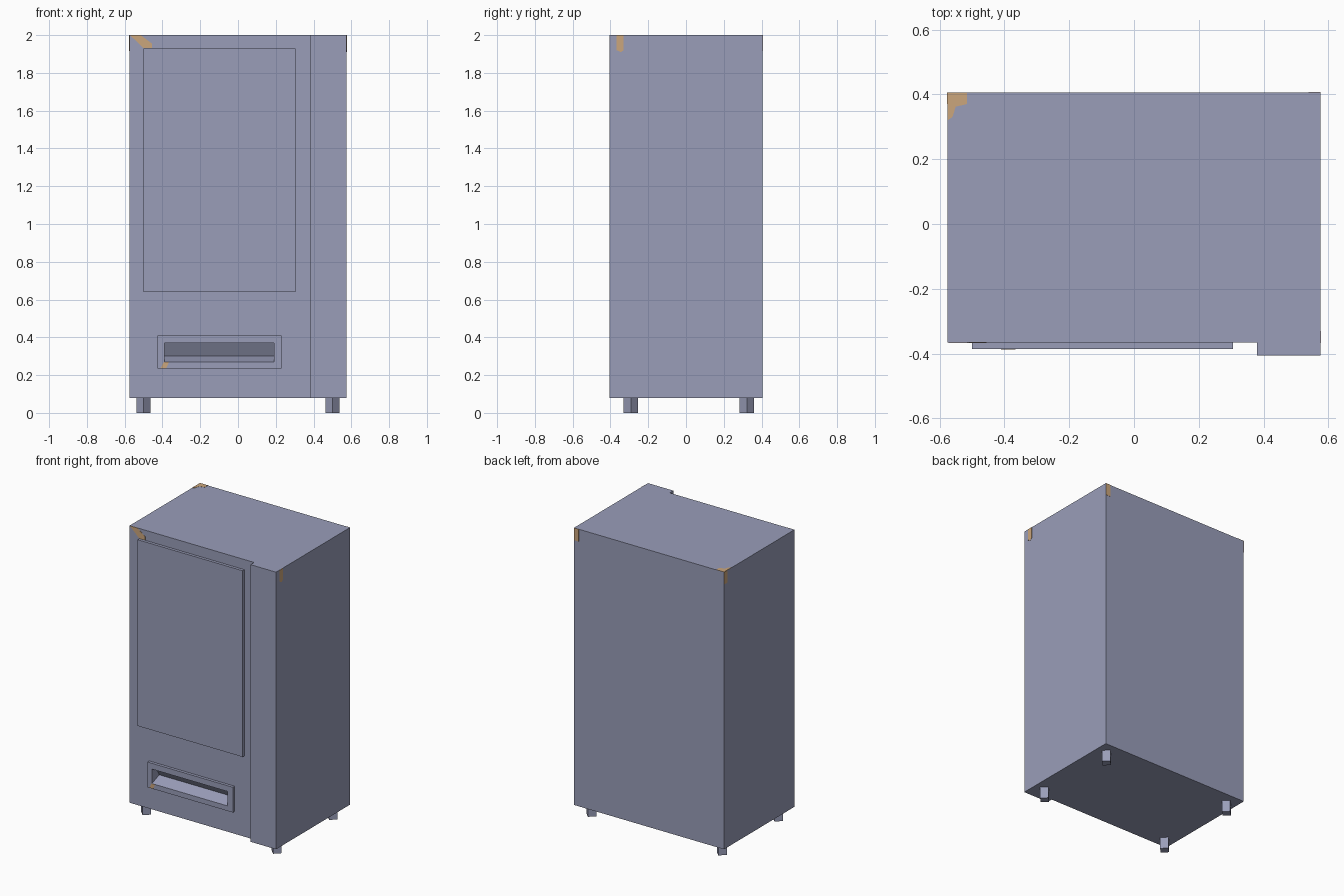
import bpy, bmesh, math

if "Cube" in bpy.data.objects:
    bpy.data.objects.remove(bpy.data.objects["Cube"])


def material(name, rgb):
    m = bpy.data.materials.new(name)
    m.diffuse_color = (*rgb, 1.0)
    m.use_nodes = True
    m.node_tree.nodes["Principled BSDF"].inputs["Base Color"].default_value = m.diffuse_color
    return m


GREY = material("blue grey paint", (0.32, 0.34, 0.485))
TAN = material("tan wear", (0.60, 0.38, 0.20))


def prism(name, pts, axis, lo, hi, mat=GREY):
    """Extrude a 2D outline along an axis from lo to hi."""
    place = {"x": lambda a, b, t: (t, a, b),
             "y": lambda a, b, t: (a, t, b),
             "z": lambda a, b, t: (a, b, t)}[axis]
    bm = bmesh.new()
    face = bm.faces.new([bm.verts.new(place(a, b, lo)) for a, b in pts])
    ext = bmesh.ops.extrude_face_region(bm, geom=[face])
    for v in ext["geom"]:
        if isinstance(v, bmesh.types.BMVert):
            v.co["xyz".index(axis)] = hi
    bmesh.ops.recalc_face_normals(bm, faces=bm.faces)
    mesh = bpy.data.meshes.new(name)
    bm.to_mesh(mesh)
    bm.free()
    mesh.materials.append(mat)
    ob = bpy.data.objects.new(name, mesh)
    bpy.context.collection.objects.link(ob)
    return ob


def rect(a0, a1, b0, b1):
    return [(a0, b0), (a1, b0), (a1, b1), (a0, b1)]


# Cabinet with the payment column standing proud on the right
cabinet = prism("cabinet", [(-0.575, -0.365), (0.38, -0.365), (0.38, -0.405),
                            (0.575, -0.405), (0.575, 0.405), (-0.575, 0.405)],
                "z", 0.08, 2.0)

# Display window panel
prism("display_panel", rect(-0.50, 0.305, 0.64, 1.93), "y", -0.385, -0.36)

# Delivery slot frame
frame = prism("delivery_frame", rect(-0.425, 0.23, 0.235, 0.41), "y", -0.385, -0.365)

# Slot recess: sloping floor and a flap leaning inwards
cutter = prism("slot_cutter", [(-0.42, 0.27), (-0.385, 0.27), (-0.305, 0.30),
                               (-0.345, 0.37), (-0.42, 0.37)], "x", -0.39, 0.19)
for ob in (cabinet, frame):
    mod = ob.modifiers.new("slot", "BOOLEAN")
    mod.operation = "DIFFERENCE"
    mod.solver = "EXACT"
    mod.object = cutter
bpy.context.view_layer.update()
deps = bpy.context.evaluated_depsgraph_get()
baked = [(ob, bpy.data.meshes.new_from_object(ob.evaluated_get(deps)))
         for ob in (cabinet, frame)]
for ob, mesh in baked:
    ob.modifiers.clear()
    ob.data = mesh
bpy.data.objects.remove(cutter)

# Four-sided feet, turned corner-on
for side, x in (("left", -0.50), ("right", 0.50)):
    for end, y in (("front", -0.292), ("back", 0.322)):
        r = 0.038
        prism(f"{end}_{side}_foot", [(x + r, y), (x, y + r), (x - r, y), (x, y - r)],
              "z", 0.0, 0.08)

# Tan wear patches as thin plates
T = 0.0015
prism("front_wear", [(-0.572, 2.0), (-0.515, 2.0), (-0.455, 1.955),
                     (-0.455, 1.931), (-0.50, 1.931)], "y", -0.365 - T, -0.364, TAN)
prism("side_wear", [(-0.367, 2.0), (-0.33, 2.0), (-0.33, 1.92), (-0.345, 1.91),
                    (-0.367, 1.92)], "x", 0.574, 0.575 + T, TAN)
prism("top_wear", [(-0.575, 0.405), (-0.515, 0.405), (-0.515, 0.37), (-0.55, 0.362),
                   (-0.56, 0.33), (-0.575, 0.32)], "z", 1.999, 2.0 + T, TAN)
prism("back_wear", rect(0.538, 0.575, 1.915, 2.0), "y", 0.404, 0.405 + T, TAN)
prism("left_wear", rect(0.37, 0.405, 1.915, 2.0), "x", -0.575 - T, -0.574, TAN)
prism("frame_wear", [(-0.41, 0.236), (-0.38, 0.236), (-0.365, 0.27), (-0.392, 0.27)],
      "y", -0.385 - T, -0.384, TAN)
